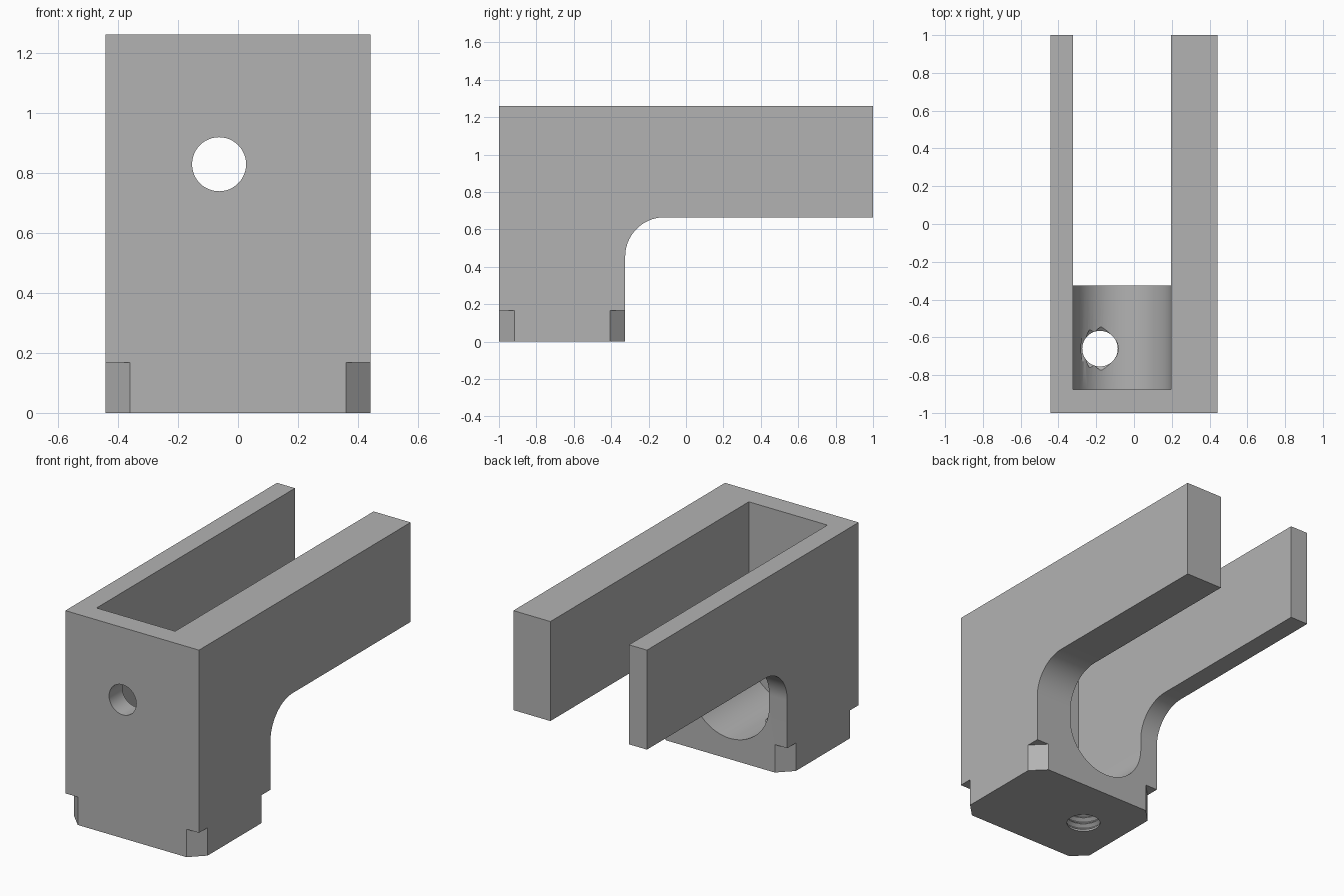
import bpy, bmesh
from math import sin, cos, pi, radians
from mathutils import Vector

if "Cube" in bpy.data.objects:
    bpy.data.objects.remove(bpy.data.objects["Cube"], do_unlink=True)

grey = bpy.data.materials.new("plain grey")
grey.use_nodes = True
COLOUR = (0.45, 0.45, 0.45, 1)
grey.diffuse_color = COLOUR
grey.node_tree.nodes["Principled BSDF"].inputs["Base Color"].default_value = COLOUR


def finish(name, bm):
    bmesh.ops.recalc_face_normals(bm, faces=bm.faces)
    mesh = bpy.data.meshes.new(name)
    bm.to_mesh(mesh)
    bm.free()
    mesh.materials.append(grey)
    obj = bpy.data.objects.new(name, mesh)
    bpy.context.collection.objects.link(obj)
    return obj


def prism(name, points, axis, lo, hi):
    """Extrude a 2D outline along one axis."""
    bm = bmesh.new()
    place = {"x": lambda a, b: (lo, a, b),
             "y": lambda a, b: (a, lo, b),
             "z": lambda a, b: (a, b, lo)}[axis]
    face = bm.faces.new([bm.verts.new(place(a, b)) for a, b in points])
    ext = bmesh.ops.extrude_face_region(bm, geom=[face])
    shift = Vector([(hi - lo) * (axis == k) for k in "xyz"])
    verts = [v for v in ext["geom"] if isinstance(v, bmesh.types.BMVert)]
    bmesh.ops.translate(bm, verts=verts, vec=shift)
    return finish(name, bm)


def arc(cx, cy, r, start, end, n):
    angles = [radians(start + (end - start) * i / n) for i in range(n + 1)]
    return [(cx + r * cos(a), cy + r * sin(a)) for a in angles]


def lathe(name, profile, x, y, n=48):
    """Closed solid of revolution from (radius, height) points."""
    bm = bmesh.new()
    rings = [[bm.verts.new((x + r * cos(2 * pi * i / n), y + r * sin(2 * pi * i / n), z))
              for i in range(n)] for r, z in profile]
    for a, b in zip(rings, rings[1:]):
        for i in range(n):
            j = (i + 1) % n
            bm.faces.new((a[i], a[j], b[j], b[i]))
    bm.faces.new(rings[0])
    bm.faces.new(rings[-1])
    return finish(name, bm)


W, H = 0.442, 1.26
BACK, ARM_Z, FILLET = -0.325, 0.665, 0.21

# Bracket body: block with arms reaching backwards
outline = [(-1, 0), (BACK, 0)]
outline += arc(BACK + FILLET, ARM_Z - FILLET, FILLET, 180, 90, 20)
outline += [(1, ARM_Z), (1, H), (-1, H)]
body = prism("bracket_body", outline, "x", -W, W)

# Round-bottomed channel between the arms
MID, R = -0.063, 0.26
channel = arc(MID, 0.385, R, 180, 360, 40) + [(MID + R, H + 0.2), (MID - R, H + 0.2)]
cutters = [prism("channel_cutter", channel, "y", -0.875, 1.2)]

# Round hole in the front wall
cutters.append(prism("front_hole_cutter", arc(MID, 0.828, 0.09, 0, 352.5, 47), "y", -1.1, -0.7))

# Threaded hole in the floor
thread = [(0.094, -0.05)]
for i in range(7):
    z = 0.012 + i * 0.04
    thread += [(0.094, z), (0.114, z + 0.016), (0.114, z + 0.02), (0.094, z + 0.036)]
thread.append((0.094, 0.36))
cutters.append(lathe("thread_cutter", thread, -0.18, -0.66))

# Chamfered foot corners
C = 0.082
for x in (-W, W):
    for y in (-1, BACK):
        diamond = [(x - C, y), (x, y - C), (x + C, y), (x, y + C)]
        cutters.append(prism("corner_cutter", diamond, "z", -0.1, 0.167))

bpy.ops.object.select_all(action="DESELECT")
bpy.context.view_layer.objects.active = body
body.select_set(True)
for cutter in cutters:
    cutter.hide_render = True
    mod = body.modifiers.new("cut", "BOOLEAN")
    mod.operation = "DIFFERENCE"
    mod.solver = "EXACT"
    mod.object = cutter
    bpy.ops.object.modifier_apply(modifier=mod.name)
    bpy.data.objects.remove(cutter, do_unlink=True)
bpy.ops.object.shade_smooth_by_angle(angle=radians(25))
